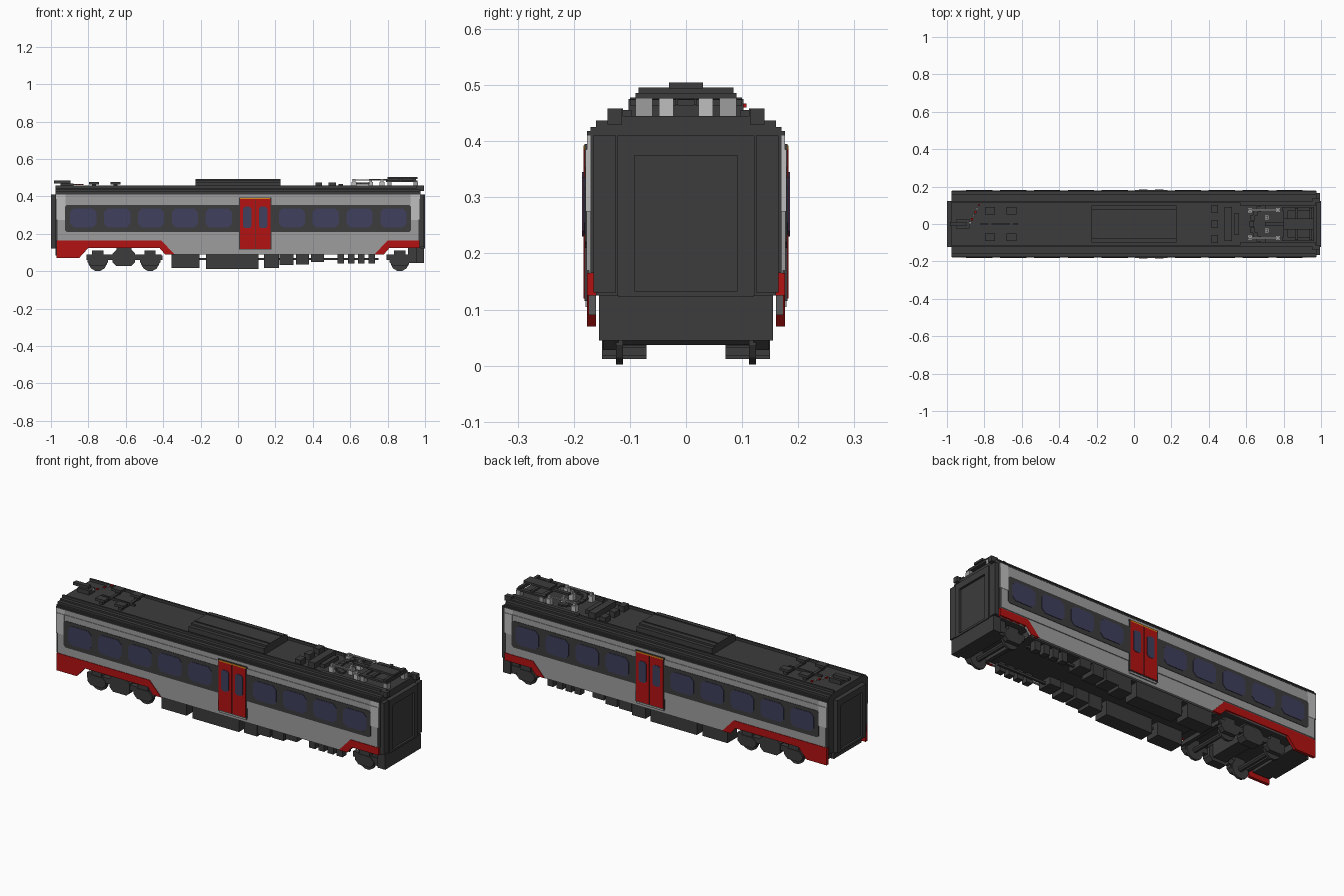
import bpy, bmesh, math

cube = bpy.data.objects.get("Cube")
if cube:
    bpy.data.objects.remove(cube, do_unlink=True)

# Main levels and distances
SKIRT, SOLE, TRIM, SHOULDER, EAVES, ROOF = .09, .125, .165, .385, .41, .445
SIDE, SHEET = .17, .003
PANEL, END = .965, .97


def material(name, *colour):
    made = bpy.data.materials.new(name)
    made.diffuse_color = (*colour, 1)
    made.use_nodes = True
    made.node_tree.nodes["Principled BSDF"].inputs["Base Color"].default_value = (*colour, 1)
    return made


dark = material("charcoal", .045, .045, .045)
grey = material("mid_grey", .34, .34, .34)
light = material("light_grey", .52, .52, .52)
red = material("red", .45, .006, .006)
glass = material("blue_glass", .05, .05, .11)
orange = material("orange", .7, .25, .01)


def extrude(name, outline, inner, outer, mat=dark, mirror=True):
    """Extrude an outline of (x, z) points across the car, on one or both sides."""
    bm = bmesh.new()
    for side in (1, -1) if mirror else (1,):
        near = [bm.verts.new((x, side * inner, z)) for x, z in outline]
        far = [bm.verts.new((x, side * outer, z)) for x, z in outline]
        bm.faces.new(near)
        bm.faces.new(far)
        for i in range(len(outline)):
            bm.faces.new((near[i - 1], near[i], far[i], far[i - 1]))
    bmesh.ops.recalc_face_normals(bm, faces=bm.faces)
    mesh = bpy.data.meshes.new(name)
    bm.to_mesh(mesh)
    bm.free()
    mesh.materials.append(mat)
    bpy.context.collection.objects.link(bpy.data.objects.new(name, mesh))


def panel(x, length, low, high, cut=0):
    """Rectangle outline, with cut corners if asked."""
    left, right = x - length / 2, x + length / 2
    if not cut:
        return [(left, low), (right, low), (right, high), (left, high)]
    return [(left + cut, low), (right - cut, low), (right, low + cut), (right, high - cut),
            (right - cut, high), (left + cut, high), (left, high - cut), (left, low + cut)]


def disc(x, z, radius, count=12):
    angles = [math.tau * (i + .5) / count for i in range(count)]
    return [(x + radius * math.cos(a), z + radius * math.sin(a)) for a in angles]


def block(name, x, length, width, low, high, y=0, mat=dark):
    """Box centred on x; a box away from the centre line is mirrored."""
    extrude(name, panel(x, length, low, high), y - width / 2, y + width / 2, mat, mirror=y != 0)


def plate(name, outline, layer, mat):
    """Sheet on both flanks; higher layers lie further out."""
    extrude(name, outline, SIDE - .01, SIDE + layer * SHEET, mat)


# Body core and stepped roof
block("body_core", 0, 1.95, .32, SOLE, TRIM)
block("body_shell", 0, 1.95, 2 * SIDE, TRIM, .425)
block("roof_edge", 0, 1.95, .32, .425, .437)
block("roof_deck", 0, 1.95, .28, .437, ROOF)
block("roof_rail", 0, 1.95, .01, ROOF, .458, y=.117)
block("gutter", 0, 1.95, .012, EAVES, EAVES + .008, y=SIDE)
block("underfloor", .2, 1.15, .3, SKIRT, SOLE)
block("rear_underfloor", -.91, .1, .3, SKIRT, SOLE)

# Side panels
plate("lower_panel", [(-PANEL, SOLE), (-.42, SOLE), (-.39, SKIRT), (.78, SKIRT), (.81, SOLE),
                      (PANEL, SOLE), (PANEL, .2), (-PANEL, .2)], 1, grey)
plate("upper_panel", panel(0, 2 * PANEL, .17, SHOULDER), 2.5, grey)
plate("cornice_panel", panel(0, 2 * PANEL, SHOULDER, EAVES), 1.5, grey)
for x in (-.948, .948):
    plate("corner_panel", panel(x, .05, .275, SHOULDER), 3, light)
    plate("corner_cornice", panel(x, .05, SHOULDER, EAVES), 2, light)

# Window band and windows
plate("window_band", panel(0, 1.85, .21, .355, cut=.01), 3.2, dark)
for first, count in ((-.827, 5), (.288, 4)):
    for i in range(count):
        plate("side_window", panel(first + i * .181, .14, .234, .336, cut=.02), 4, glass)

# Red lower trim
plate("long_red_trim", [(-END, .07), (-.85, .07), (-.8, SOLE), (-.42, SOLE), (-.39, SKIRT),
                        (-.34, SKIRT), (-.41, TRIM), (-END, TRIM)], 2, red)
plate("short_red_trim", [(.73, SKIRT), (.78, SKIRT), (.81, SOLE), (END, SOLE),
                         (END, TRIM), (.8, TRIM)], 2, red)

# Double doors
door = .092
plate("door_frame", panel(door, .175, .115, .395), 3.5, dark)
for x in (door - .042, door + .042):
    plate("door_leaf", panel(x, .08, .12, SHOULDER), 4.2, red)
    plate("door_window", panel(x, .045, .23, .345, cut=.01), 5, glass)
plate("door_lamp", panel(door, .16, SHOULDER, .392), 4.2, orange)
plate("door_step", panel(door, .165, .105, .116), 3, grey)

# Gangways at both ends
for end in (-1, 1):
    block("gangway_post", end * .98, .04, .03, SOLE, EAVES, y=.107)
    block("gangway_header", end * .98, .04, .19, .375, EAVES)
    block("gangway_sill", end * .98, .04, .24, SOLE - .003, .133)
    block("gangway_door", end * .974, .028, .19, .13, .38)
block("end_fairing", .98, .03, .04, .13, EAVES, y=.145)
block("coupler_beam", .973, .045, .31, .045, SOLE)
block("rear_beam", -.963, .024, .24, .085, .13)


def wheelset(x):
    radius = .05
    extrude("wheel", disc(x, radius, radius), .112, SOLE)
    extrude("axle_box", panel(x, .11, .028, .085, cut=.02), .12, .148)
    extrude("axle", disc(x, radius, .014, count=8), -.115, .115, mirror=False)
    block("axle_spring", x, .06, .03, .08, .11, y=.13)


# Rear bogie and the shared front bogie
for x in (-.75, -.47, .865):
    wheelset(x)
for x, length, bolster in ((-.61, .4, -.61), (.895, .2, .95)):
    block("bogie_side_frame", x, length, .027, .06, SKIRT, y=.13)
    block("bogie_bolster", bolster, .08, .28, .045, SOLE)
for x in (-.8, -.415, .805):
    block("bogie_end_beam", x, .022, .28, .06, .083)
extrude("air_spring", panel(-.61, .12, .028, .115, cut=.02), .1, .148)

# Underfloor equipment
for x, length, low in ((-.28, .15, .017), (-.03, .28, .012), (.18, .08, .017),
                       (.26, .075, .032), (.345, .07, .035), (.425, .07, .05)):
    block("equipment_box", x, length, .08, low, SKIRT, y=.11)
for i in range(4):
    block("pipe_bracket", .55 + i * .055, .035, .035, .04, SKIRT, y=.13)
block("pipe_run", .2, 1.1, .012, .06, .072, y=.106)

# Roof climate unit
block("climate_unit", 0, .455, .2, ROOF, .478)
block("climate_lid", 0, .455, .16, .478, .488)
block("climate_rib", 0, .455, .006, .488, .492, y=.052)

# Rear roof boxes and cable connector
for x in (-.77, -.655):
    block("roof_box_foot", x, .02, .02, ROOF, .463, y=.07)
    block("roof_box", x, .055, .04, .463, .477, y=.07)
    block("roof_duct", x, .016, .12, ROOF, .452)
block("roof_pipe", -.72, .2, .01, ROOF, .455)
block("connector_base", -.915, .07, .05, ROOF, .468)
block("connector_arm", -.94, .09, .024, .468, .484)
for i in range(6):
    bead = panel(-.875 + i * .009, .01, .46, .467)
    extrude("cable_bead", bead, i * .019, i * .019 + .013, red if i % 2 else grey, mirror=False)

# Front roof cases
block("roof_module", .432, .035, .045, ROOF, .475)
block("outer_roof_module", .432, .035, .045, ROOF, .475, y=.08)
block("breaker_case", .505, .04, .18, ROOF, .475)
block("small_breaker_case", .55, .025, .12, ROOF, .466)
block("equipment_curb", .77, .4, .025, ROOF, .456, y=.11)

# Insulators and curved cable
for x, y in ((.62, .073), (.71, .035), (.77, .075)):
    block("insulator", x, .026, .026, ROOF, .478, y=y, mat=light)
    block("insulator_cap", x, .014, .014, .478, .492, y=y, mat=grey)
block("bus_bar", .695, .17, .01, .484, .49, y=.074, mat=grey)
for i in range(5):
    angle = math.pi / 2 + i * math.pi / 8
    block("curved_cable", .69 + .06 * math.cos(angle), .025, .03, .464, .474,
          y=.085 * math.sin(angle))

# Folded pantograph
for x in (.81, .95):
    block("pantograph_insulator", x, .024, .03, ROOF, .476, y=.075, mat=grey)
    block("pantograph_cross_beam", x, .02, .18, .476, .486)
block("pantograph_rail", .875, .17, .02, .476, .486, y=.08)
block("pantograph_arm", .825, .25, .02, .484, .494)
for x in (.87, .945):
    block("contact_strip", x, .016, .17, .486, .496)
block("contact_head", .88, .16, .06, .494, .505)
block("front_lifting_lug", .975, .04, .025, .43, .458, y=.127)
